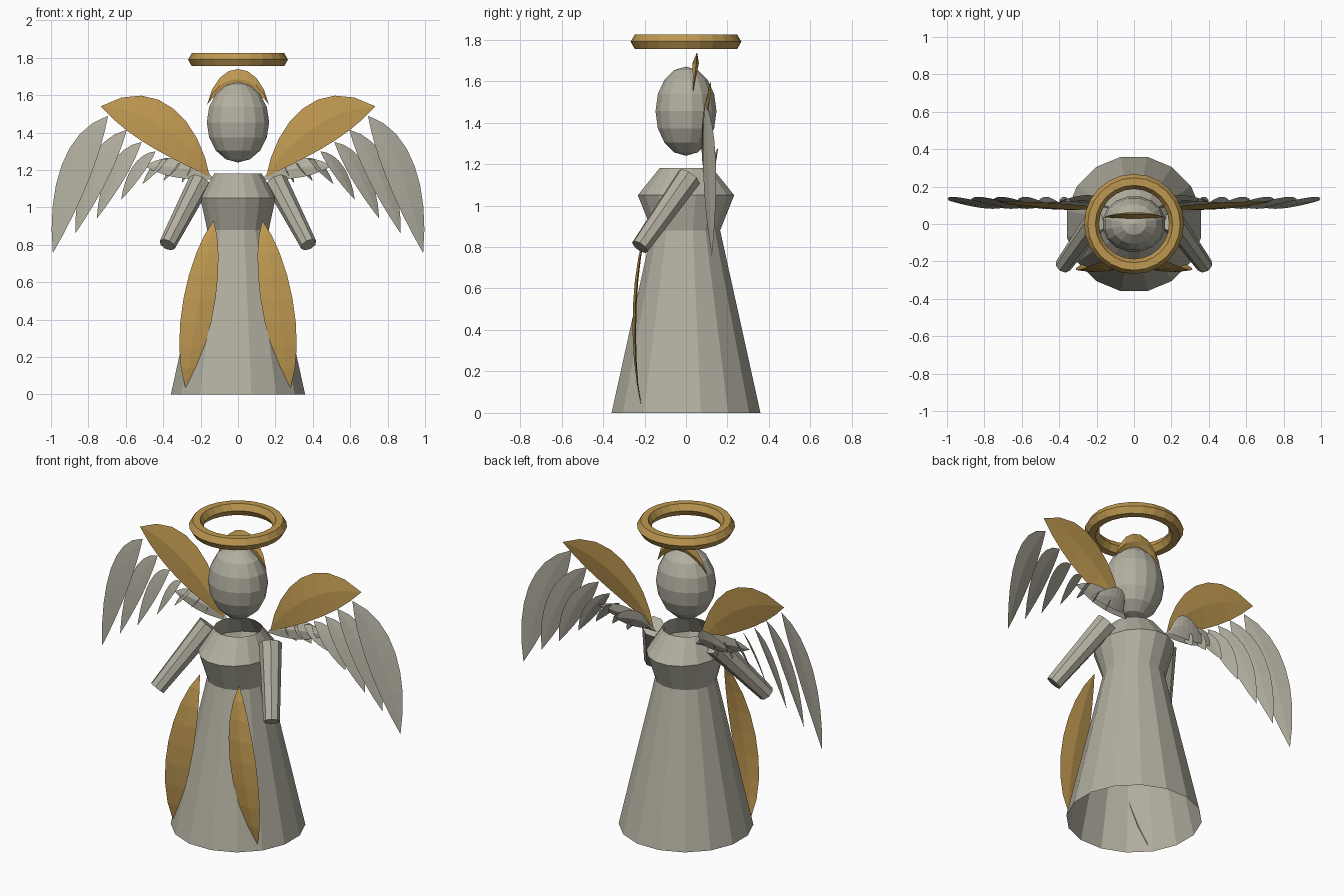
import bpy, bmesh, math
from mathutils import Vector, Matrix

if "Cube" in bpy.data.objects:
    bpy.data.objects.remove(bpy.data.objects["Cube"])


def material(name, rgb):
    m = bpy.data.materials.new(name)
    m.diffuse_color = (*rgb, 1)
    m.use_nodes = True
    m.node_tree.nodes["Principled BSDF"].inputs["Base Color"].default_value = m.diffuse_color
    return m


STONE = material("warm grey", (0.45, 0.43, 0.355))
GOLD = material("gold", (0.51, 0.31, 0.08))


def finish(bm, name, mat):
    bmesh.ops.recalc_face_normals(bm, faces=bm.faces)
    me = bpy.data.meshes.new(name)
    bm.to_mesh(me)
    bm.free()
    me.materials.append(mat)
    ob = bpy.data.objects.new(name, me)
    bpy.context.collection.objects.link(ob)
    return ob


def bezier(p, t):
    s = 1 - t
    return p[0]*s**3 + p[1]*3*s*s*t + p[2]*3*s*t*t + p[3]*t**3


def leaf(name, root, tip, edge_a, edge_b, mat, thick, sx=1, n=8):
    """Thin pointed blade between two curved edges, raised along its midrib."""
    def flip(p):
        return Vector((p[0]*sx, p[1], p[2]))
    root, tip = flip(root), flip(tip)
    ca = [root] + [flip(p) for p in edge_a] + [tip]
    cb = [root] + [flip(p) for p in edge_b] + [tip]
    bm = bmesh.new()
    start, end = bm.verts.new(root), bm.verts.new(tip)
    rings = []
    for i in range(1, n):
        t = i / n
        a, b = bezier(ca, t), bezier(cb, t)
        off = Vector((0, thick * math.sin(math.pi*t), 0))
        mid = (a + b) / 2
        rings.append([bm.verts.new(p) for p in (a, mid - off, b, mid + off)])
    for k in range(4):
        j = (k + 1) % 4
        bm.faces.new((start, rings[0][k], rings[0][j]))
        bm.faces.new((end, rings[-1][j], rings[-1][k]))
        for r, s in zip(rings, rings[1:]):
            bm.faces.new((r[k], s[k], s[j], r[j]))
    return finish(bm, name, mat)


# gown: hollow sixteen-sided skirt and bodice, open at hem and neck
bm = bmesh.new()
N = 16
rings = []
for z, rx, ry in [(0, .366, .366), (.88, .168, .168), (1.05, .205, .237), (1.18, .13, .13)]:
    rings.append([bm.verts.new((rx*math.cos((i+.5)*math.tau/N),
                                ry*math.sin((i+.5)*math.tau/N), z)) for i in range(N)])
for r, s in zip(rings, rings[1:]):
    for i in range(N):
        j = (i + 1) % N
        bm.faces.new((r[i], r[j], s[j], s[i]))
finish(bm, "gown", STONE)

# head
bm = bmesh.new()
bmesh.ops.create_uvsphere(bm, u_segments=16, v_segments=8, radius=1)
bmesh.ops.transform(bm, verts=bm.verts, matrix=Matrix.Translation((0, 0, 1.455))
                    @ Matrix.Diagonal((.17, .15, .215, 1)) @ Matrix.Rotation(math.pi/16, 4, 'Z'))
finish(bm, "head", STONE)

# halo
bpy.ops.mesh.primitive_torus_add(major_segments=24, minor_segments=6, major_radius=.227,
                                 minor_radius=.04, location=(0, 0, 1.79))
halo = bpy.context.object
halo.name = "halo"
halo.data.materials.append(GOLD)

# arched crest behind the crown of the head
leaf("crest", (-.165, .035, 1.55), (.165, .035, 1.55),
     [(-.11, .06, 1.803), (.11, .06, 1.803)],
     [(-.1, .04, 1.657), (.1, .04, 1.657)], GOLD, .016)

# outer wing feathers, longest first: root x, root z, tip x, tip z
FEATHERS = [(.695, 1.49, .99, .755), (.595, 1.415, .87, .86), (.515, 1.35, .755, .94),
            (.44, 1.30, .625, 1.04), (.375, 1.26, .51, 1.125), (.31, 1.235, .40, 1.14),
            (.25, 1.215, .30, 1.13)]

for sx, side in ((1, "right"), (-1, "left")):
    # arm
    top, hand = Vector((.205*sx, .015, 1.135)), Vector((.378*sx, -.222, .80))
    d = hand - top
    bm = bmesh.new()
    bmesh.ops.create_cone(bm, cap_ends=True, segments=8, radius1=.062, radius2=.045,
                          depth=d.length)
    rot = d.to_track_quat('Z', 'Y').to_matrix().to_4x4()
    bmesh.ops.transform(bm, verts=bm.verts,
                        matrix=Matrix.Translation((top + hand)/2) @ rot)
    finish(bm, side + "_arm", STONE)

    # golden upper wing
    leaf(side + "_upper_wing", (.15, .09, 1.16), (.735, .12, 1.54),
         [(.2, .085, 1.45), (.42, .125, 1.72)],
         [(.32, .06, 1.25), (.56, .08, 1.343)], GOLD, .012, sx)

    # fanned feathers sharing one curved shape, scaled along root to tip
    for k, (x0, z0, x1, z1) in enumerate(FEATHERS):
        dx, dz = x1 - x0, z1 - z0

        def at(u, v, y):
            # u runs along the feather, v sideways toward the outside
            return (x0 + u*dx - v*dz, y, z0 + u*dz + v*dx)

        leaf(f"{side}_feather_{k+1}", (x0, .09, z0), (x1, .125, z1),
             [at(.202, .243, .15), at(.612, .20, .16)],
             [at(.235, -.05, .075), at(.58, -.06, .075)], STONE, .006, sx)

    # wing root bunch
    leaf(side + "_wing_root", (.13, .09, 1.15), (.5, .11, 1.22),
         [(.2, .12, 1.26), (.36, .13, 1.31)],
         [(.22, .08, 1.15), (.36, .09, 1.14)], STONE, .015, sx)
    leaf(side + "_covert", (.16, .10, 1.17), (.40, .12, 1.18),
         [(.17, .18, 1.35), (.3, .16, 1.27)],
         [(.22, .12, 1.16), (.3, .12, 1.15)], STONE, .01, sx)

    # golden skirt panel
    leaf(side + "_skirt_panel", (.13, -.175, .93), (.28, -.215, .03),
         [(.27, -.25, .75), (.37, -.27, .3)],
         [(.07, -.26, .75), (.113, -.278, .3)], GOLD, .009, sx)
